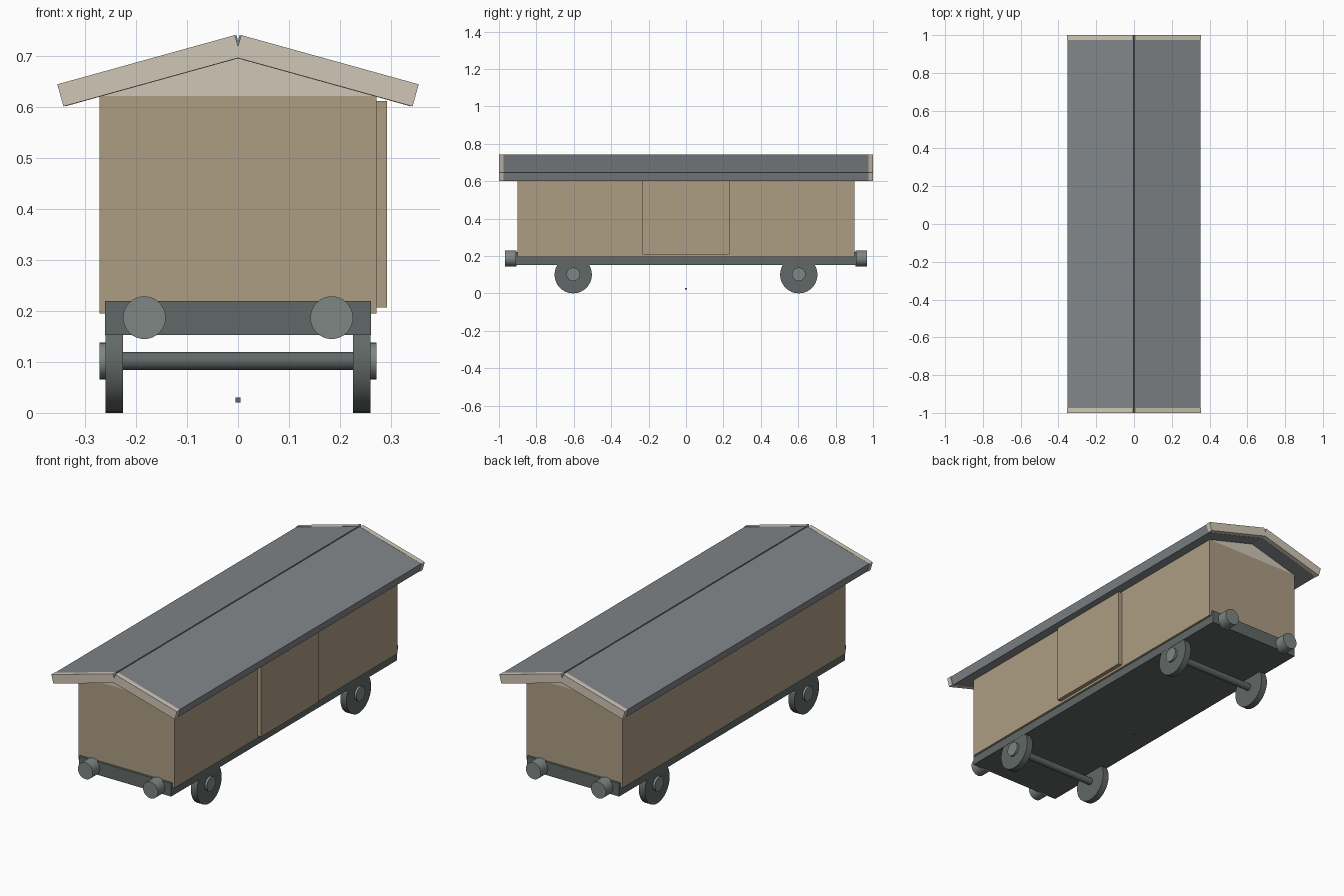
import bpy, bmesh, math
from mathutils import Vector

if "Cube" in bpy.data.objects:
    bpy.data.objects.remove(bpy.data.objects["Cube"])


def material(name, rgb):
    m = bpy.data.materials.new(name)
    m.diffuse_color = (*rgb, 1)
    m.use_nodes = True
    m.node_tree.nodes["Principled BSDF"].inputs["Base Color"].default_value = m.diffuse_color
    return m


TAN = material("tan_planks", (0.42, 0.34, 0.23))
CREAM = material("pale_trim", (0.63, 0.57, 0.47))
SLATE = material("roof_slate", (0.22, 0.235, 0.25))
IRON = material("dark_iron", (0.12, 0.14, 0.135))
STEEL = material("worn_steel", (0.21, 0.24, 0.23))


def box(name, lo, hi, mat, tilt=0):
    lo, hi = Vector(lo), Vector(hi)
    bpy.ops.mesh.primitive_cube_add(size=1, location=(lo + hi) / 2, rotation=(0, tilt, 0))
    ob = bpy.context.object
    ob.name = name
    ob.scale = hi - lo
    ob.data.materials.append(mat)
    return ob


def rod(name, a, b, radius, mat, sides=32):
    a, b = Vector(a), Vector(b)
    bpy.ops.mesh.primitive_cylinder_add(vertices=sides, radius=radius, depth=(b - a).length,
                                        location=(a + b) / 2)
    ob = bpy.context.object
    ob.name = name
    ob.rotation_euler = (b - a).to_track_quat('Z', 'Y').to_euler()
    ob.data.materials.append(mat)
    bpy.ops.object.shade_smooth_by_angle(angle=math.radians(35))
    return ob


# Wagon body, sliding door on the right side, chassis
box("body", (-0.272, -0.9, 0.195), (0.272, 0.9, 0.622), TAN)
box("side_door", (0.26, -0.233, 0.207), (0.293, 0.233, 0.613), TAN)
box("chassis", (-0.261, -0.912, 0.153), (0.261, 0.912, 0.22), IRON)
box("centre_block", (-0.005, -0.005, 0.02), (0.005, 0.005, 0.03), IRON)

# Gable prism filling the space under the roof
bm = bmesh.new()
tri = [bm.verts.new((x, -0.9, z)) for x, z in ((-0.272, 0.622), (0.272, 0.622), (0, 0.697))]
face = bm.faces.new(tri)
ext = bmesh.ops.extrude_face_region(bm, geom=[face])["geom"]
bmesh.ops.translate(bm, vec=(0, 1.8, 0), verts=[v for v in ext if isinstance(v, bmesh.types.BMVert)])
bmesh.ops.recalc_face_normals(bm, faces=bm.faces)
mesh = bpy.data.meshes.new("gable")
bm.to_mesh(mesh)
bm.free()
mesh.materials.append(CREAM)
bpy.context.collection.objects.link(bpy.data.objects.new("gable", mesh))

# Pitched roof panels with pale end boards
TILT = math.radians(15.5)


def slab(name, side, cx, y0, y1, mat):
    half, t, cz = 0.181, 0.0225, 0.672
    box(name, (side * cx - half, y0, cz - t), (side * cx + half, y1, cz + t), mat, side * TILT)


for side, label in ((-1, "left"), (1, "right")):
    slab(f"roof_{label}", side, 0.1715, -0.975, 0.975, SLATE)
    slab(f"front_bargeboard_{label}", side, 0.1745, -1.0, -0.975, CREAM)
    slab(f"back_bargeboard_{label}", side, 0.1745, 0.975, 1.0, CREAM)

# Axles, wheels, hubs and buffers at both ends
for end, e in ((-1, "front"), (1, "back")):
    y = end * 0.603
    rod(f"{e}_axle", (-0.23, y, 0.102), (0.23, y, 0.102), 0.018, IRON)
    for s, l in ((-1, "left"), (1, "right")):
        rod(f"{e}_{l}_wheel", (s * 0.226, y, 0.1), (s * 0.26, y, 0.1), 0.1, IRON)
        rod(f"{e}_{l}_hub", (s * 0.25, y, 0.102), (s * 0.272, y, 0.102), 0.036, STEEL)
        rod(f"{e}_{l}_buffer", (s * 0.184, end * 0.905, 0.187),
            (s * 0.184, end * 0.969, 0.187), 0.042, STEEL)
